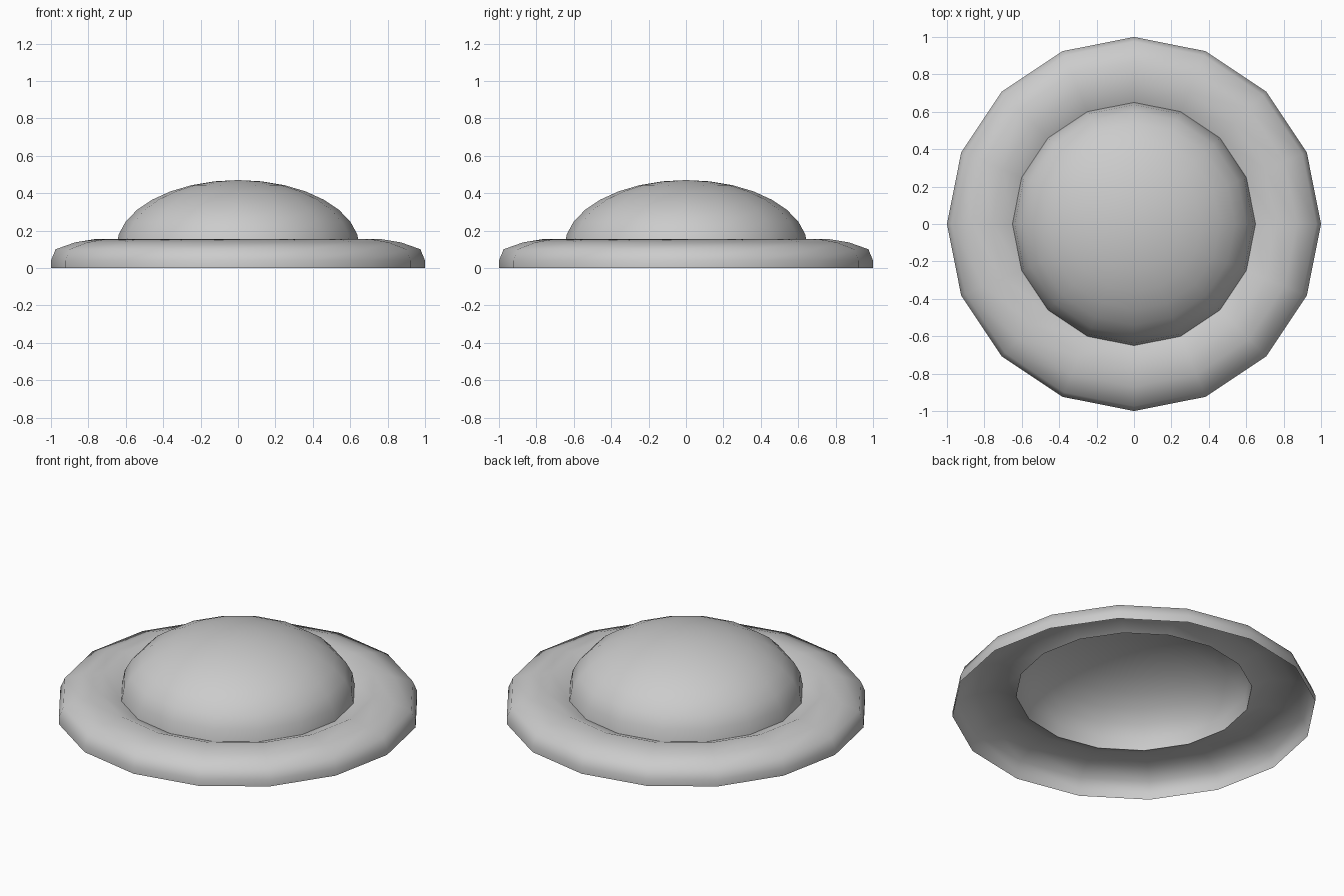
import bpy, bmesh
from math import sin, cos, pi, radians

cube = bpy.data.objects.get("Cube")
if cube:
    bpy.data.objects.remove(cube, do_unlink=True)

SIDES = 16
DOME_RADIUS, DOME_BASE, DOME_HEIGHT, DOME_ROWS = 0.65, 0.11, 0.36, 8

grey = bpy.data.materials.new("light_grey")
grey.use_nodes = True
colour = (0.6, 0.6, 0.6, 1)
grey.diffuse_color = colour
grey.node_tree.nodes["Principled BSDF"].inputs["Base Color"].default_value = colour


def lathe(name, profile):
    """Spin a (radius, height) profile around z into an open smooth shell."""
    bm = bmesh.new()
    verts = [bm.verts.new((r, 0, z)) for r, z in profile]
    edges = [bm.edges.new(pair) for pair in zip(verts, verts[1:])]
    bmesh.ops.spin(bm, geom=verts + edges, cent=(0, 0, 0), axis=(0, 0, 1),
                   angle=2 * pi, steps=SIDES, use_merge=True)
    bmesh.ops.remove_doubles(bm, verts=bm.verts[:], dist=0.0001)
    bmesh.ops.recalc_face_normals(bm, faces=bm.faces[:])
    # Open shells must face upwards
    if sum(f.normal.z * f.calc_area() for f in bm.faces) < 0:
        bmesh.ops.reverse_faces(bm, faces=bm.faces[:])
    mesh = bpy.data.meshes.new(name)
    bm.to_mesh(mesh)
    bm.free()
    mesh.materials.append(grey)
    obj = bpy.data.objects.new(name, mesh)
    bpy.context.collection.objects.link(obj)
    bpy.ops.object.select_all(action="DESELECT")
    obj.select_set(True)
    bpy.context.view_layer.objects.active = obj
    bpy.ops.object.shade_smooth_by_angle(angle=radians(60))
    return obj


# Rounded rim, open underneath, dipping inwards to meet the dome
lathe("rim", [(1, 0), (1, 0.04), (0.975, 0.1), (0.87, 0.137),
              (0.76, 0.155), (DOME_RADIUS, DOME_BASE)])

# Flattened hollow dome
steps = [i / DOME_ROWS * pi / 2 for i in range(DOME_ROWS + 1)]
lathe("dome", [(DOME_RADIUS * cos(a), DOME_BASE + DOME_HEIGHT * sin(a))
               for a in steps])
